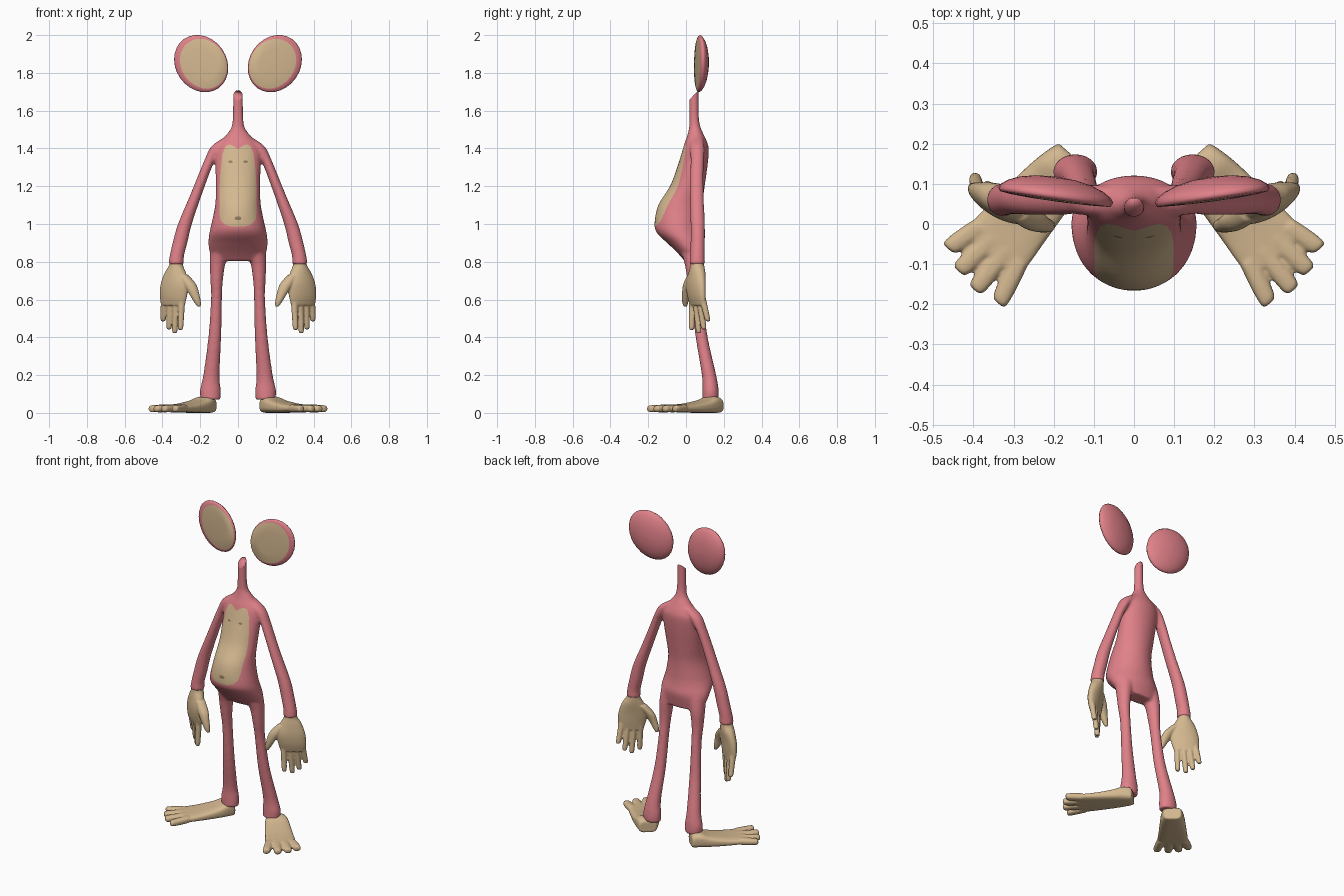
import bpy, bmesh, math
from mathutils import Vector

if "Cube" in bpy.data.objects:
    bpy.data.objects.remove(bpy.data.objects["Cube"])


def material(name, rgb):
    m = bpy.data.materials.new(name)
    m.diffuse_color = (*rgb, 1)
    m.use_nodes = True
    m.node_tree.nodes["Principled BSDF"].inputs["Base Color"].default_value = m.diffuse_color
    return m


FUR = material("pink_fur", (0.75, 0.22, 0.25))
SKIN = material("tan_skin", (0.66, 0.48, 0.28))
DARK = material("dark_skin", (0.28, 0.20, 0.11))
X, Y, Z = Vector((1, 0, 0)), Vector((0, 1, 0)), Vector((0, 0, 1))


def smooth_path(rows, n=4):
    """Catmull-Rom through station rows."""
    out = []
    for i in range(len(rows) - 1):
        p = [rows[max(i - 1, 0)], rows[i], rows[i + 1], rows[min(i + 2, len(rows) - 1)]]
        for k in range(n):
            t = k / n
            out.append([0.5 * (2 * b + (c - a) * t + (2 * a - 5 * b + 4 * c - d) * t * t
                               + (3 * b - a - 3 * c + d) * t ** 3) for a, b, c, d in zip(*p)])
    return out + [list(rows[-1])]


def tube(bm, rows, side=1, across=X, up=Y, power=1.0, seg=32):
    """Loft of elliptical rings; each row is x, y, z, half width, half depth."""
    rings = []
    for x, y, z, a, b in smooth_path(rows):
        ring = []
        for k in range(seg):
            c, s = math.cos(2 * math.pi * k / seg), math.sin(2 * math.pi * k / seg)
            c, s = math.copysign(abs(c) ** power, c), math.copysign(abs(s) ** power, s)
            p = Vector((x, y, z)) + across * (a * c) + up * (b * s)
            ring.append(bm.verts.new((p.x * side, p.y, p.z)))
        rings.append(ring)
    faces = [bm.faces.new(rings[0]), bm.faces.new(rings[-1])]
    for r, q in zip(rings, rings[1:]):
        faces += [bm.faces.new((r[k], r[(k + 1) % seg], q[(k + 1) % seg], q[k])) for k in range(seg)]
    bmesh.ops.recalc_face_normals(bm, faces=faces)


def make(name, bm, mats):
    me = bpy.data.meshes.new(name)
    bm.to_mesh(me)
    bm.free()
    for m in mats:
        me.materials.append(m)
    me.polygons.foreach_set("use_smooth", [True] * len(me.polygons))
    ob = bpy.data.objects.new(name, me)
    bpy.context.collection.objects.link(ob)
    return ob


def blend(ob, voxel, iterations):
    """Fuse overlapping lofts into one smooth skin."""
    r = ob.modifiers.new("fuse", 'REMESH')
    r.mode, r.voxel_size, r.use_smooth_shade = 'VOXEL', voxel, True
    s = ob.modifiers.new("soften", 'SMOOTH')
    s.factor, s.iterations = 0.5, iterations


def inside(x, z, pts):
    hit = False
    for (ax, az), (bx, bz) in zip(pts, pts[1:] + pts[:1]):
        if (az > z) != (bz > z) and x < ax + (z - az) * (bx - ax) / (bz - az):
            hit = not hit
    return hit


def paint(bm, pts, index, reach):
    """Cut an outline into the front skin and colour the faces within it."""
    for a, b in zip(pts, pts[1:] + pts[:1]):
        p, d = Vector(a), Vector(b) - Vector(a)
        near = []
        for f in bm.faces:
            if f.normal.y < -0.02:
                c = f.calc_center_median()
                q = Vector((c.x, c.z))
                t = min(max((q - p).dot(d) / d.length_squared, 0), 1)
                if (q - p - d * t).length < reach:
                    near.append(f)
        geom = near + list({e for f in near for e in f.edges}) + list({v for f in near for v in f.verts})
        bmesh.ops.bisect_plane(bm, geom=geom, dist=1e-5, plane_co=(a[0], 0, a[1]),
                               plane_no=(-d.y, 0, d.x))
        bm.normal_update()
    for f in bm.faces:
        c = f.calc_center_median()
        if f.normal.y < 0 and inside(c.x, c.z, pts):
            f.material_index = index


def oval(x, z, rx, rz, n=12):
    return [(x + rx * math.cos(2 * math.pi * k / n), z + rz * math.sin(2 * math.pi * k / n)) for k in range(n)]


# Body: torso with neck, arms and legs fused together
bm = bmesh.new()
tube(bm, [(0, .042, 1.76, .024, .024), (0, .042, 1.64, .026, .025), (0, .043, 1.56, .028, .026),
          (0, .047, 1.51, .036, .031), (0, .052, 1.465, .068, .046), (0, .053, 1.43, .098, .060),
          (0, .051, 1.39, .120, .070), (0, .033, 1.30, .120, .080), (0, .007, 1.20, .117, .092),
          (0, -.030, 1.10, .121, .117), (0, -.040, 1.00, .141, .127), (0, -.030, .95, .152, .122),
          (0, 0, .90, .157, .100), (0, .022, .85, .150, .070), (0, .037, .805, .125, .045)])
for s in (1, -1):
    tube(bm, [(.055, .06, 1.455, .025, .03), (.105, .06, 1.41, .037, .038), (.148, .06, 1.34, .029, .036),
              (.178, .058, 1.27, .028, .035), (.228, .058, 1.14, .031, .036), (.281, .062, 1.0, .037, .038),
              (.307, .062, .90, .039, .038), (.324, .060, .83, .038, .039), (.327, .060, .785, .042, .042)], s)
    tube(bm, [(.085, .02, .89, .06, .06), (.107, .037, .80, .043, .047), (.113, .045, .70, .033, .037),
              (.114, .058, .60, .029, .032), (.123, .083, .40, .034, .032), (.141, .122, .20, .043, .038),
              (.146, .130, .12, .055, .043), (.145, .130, .07, .052, .043)], s)
raw = make("raw_body", bm, [FUR])
blend(raw, 0.008, 6)
skin = bpy.data.meshes.new_from_object(raw.evaluated_get(bpy.context.evaluated_depsgraph_get()))
bpy.data.objects.remove(raw)
bm = bmesh.new()
bm.from_mesh(skin)
# Slanted neck top
cut = bmesh.ops.bisect_plane(bm, geom=bm.verts[:] + bm.edges[:] + bm.faces[:], plane_co=(0, .042, 1.683),
                             plane_no=(0, -1, .95), clear_outer=True)["geom_cut"]
bmesh.ops.holes_fill(bm, edges=[e for e in cut if isinstance(e, bmesh.types.BMEdge)])
bm.normal_update()
# Belly patch with chest and navel marks
half = [(.022, 1.413), (.045, 1.422), (.065, 1.413), (.083, 1.37), (.093, 1.28), (.099, 1.17),
        (.099, 1.06), (.092, 1.02), (.072, .998), (.04, .987)]
paint(bm, [(0, 1.395)] + half + [(0, .985)] + [(-x, z) for x, z in reversed(half)], 1, .016)
for x, z, rx, rz in ((.04, 1.33, .012, .006), (-.04, 1.33, .012, .006), (0, 1.03, .018, .010)):
    paint(bm, oval(x, z, rx, rz), 2, .009)
make("body", bm, [FUR, SKIN, DARK])

PALM = Vector((.87, .5, 0)).normalized()
FOOT = Vector((.756, .654, 0)).normalized()
for s, label in ((1, "left"), (-1, "right")):
    # Hand: palm, thumb and four fingers
    bm = bmesh.new()
    tube(bm, [(.326, .06, .81, .035, .034), (.328, .06, .78, .038, .036), (.332, .058, .74, .062, .038),
              (.335, .052, .68, .084, .036), (.342, .055, .62, .082, .030), (.344, .06, .57, .072, .020)],
         s, PALM, Z.cross(PALM))
    tube(bm, [(.29, .035, .73, .028, .028), (.255, .012, .68, .034, .027), (.232, 0, .63, .027, .021),
              (.214, -.004, .585, .018, .016), (.206, -.004, .562, .009, .009)], s)
    for t, tip in zip((-.054, -.018, .018, .054),
                      ((.305, .03, .44), (.335, .068, .422), (.365, .095, .442), (.396, .116, .485))):
        base = Vector((.344, .06, .61)) + PALM * t
        tip = Vector(tip)
        tube(bm, [(*base.lerp(tip, f), r, r) for f, r in ((0, .018), (.4, .017), (.9, .015), (1, .010))], s, seg=16)
    blend(make(label + "_hand", bm, [SKIN]), 0.005, 3)

    # Foot: flat wedge and four toes
    bm = bmesh.new()
    tube(bm, [(.150, .168, .036, .050, .034), (.160, .155, .042, .057, .042), (.185, .125, .043, .067, .043),
              (.220, .085, .034, .074, .034), (.280, .015, .026, .082, .025), (.330, -.045, .024, .088, .020),
              (.358, -.078, .024, .085, .017)], s, FOOT, Z, .6)
    for t, tip in zip((.066, .022, -.022, -.066),
                      ((.463, -.062), (.437, -.118), (.397, -.165), (.338, -.198))):
        base = Vector((.335, -.05, .024)) + FOOT * t
        tip = Vector((*tip, .022))
        tube(bm, [(*base.lerp(tip, f), a, b) for f, a, b in
                  ((0, .024, .021), (.5, .025, .020), (.9, .022, .018), (1, .014, .012))], s, FOOT, Z, .8, 20)
    blend(make(label + "_foot", bm, [SKIN]), 0.006, 3)

    # Ear: tilted oval lens, flat tan front and domed back
    bm = bmesh.new()
    profile = [(.02, .046), (.35, .043), (.62, .035), (.83, .023), (.95, .011), (1, 0), (.97, -.008),
               (.87, -.012), (.5, -.015), (.02, -.016)]
    rings, tilt, seg = [], math.radians(35), 28
    for r, dy in profile:
        ring = []
        shift = .012 if dy <= -.012 else 0
        for k in range(seg):
            a = 2 * math.pi * k / seg
            u, v = .135 * r * math.cos(a), .159 * r * math.sin(a)
            dx = u * math.cos(tilt) + v * math.sin(tilt) - shift
            dz = -u * math.sin(tilt) + v * math.cos(tilt)
            ring.append(bm.verts.new((s * (.195 + dx), .072 + dy + .13 * dx, 1.849 + dz)))
        rings.append(ring)
    bm.faces.new(rings[0])
    bm.faces.new(rings[-1]).material_index = 1
    for i, (p, q) in enumerate(zip(rings, rings[1:])):
        for k in range(seg):
            f = bm.faces.new((p[k], p[(k + 1) % seg], q[(k + 1) % seg], q[k]))
            f.material_index = int(i >= 7)
    bmesh.ops.recalc_face_normals(bm, faces=bm.faces[:])
    make(label + "_ear", bm, [FUR, SKIN])
